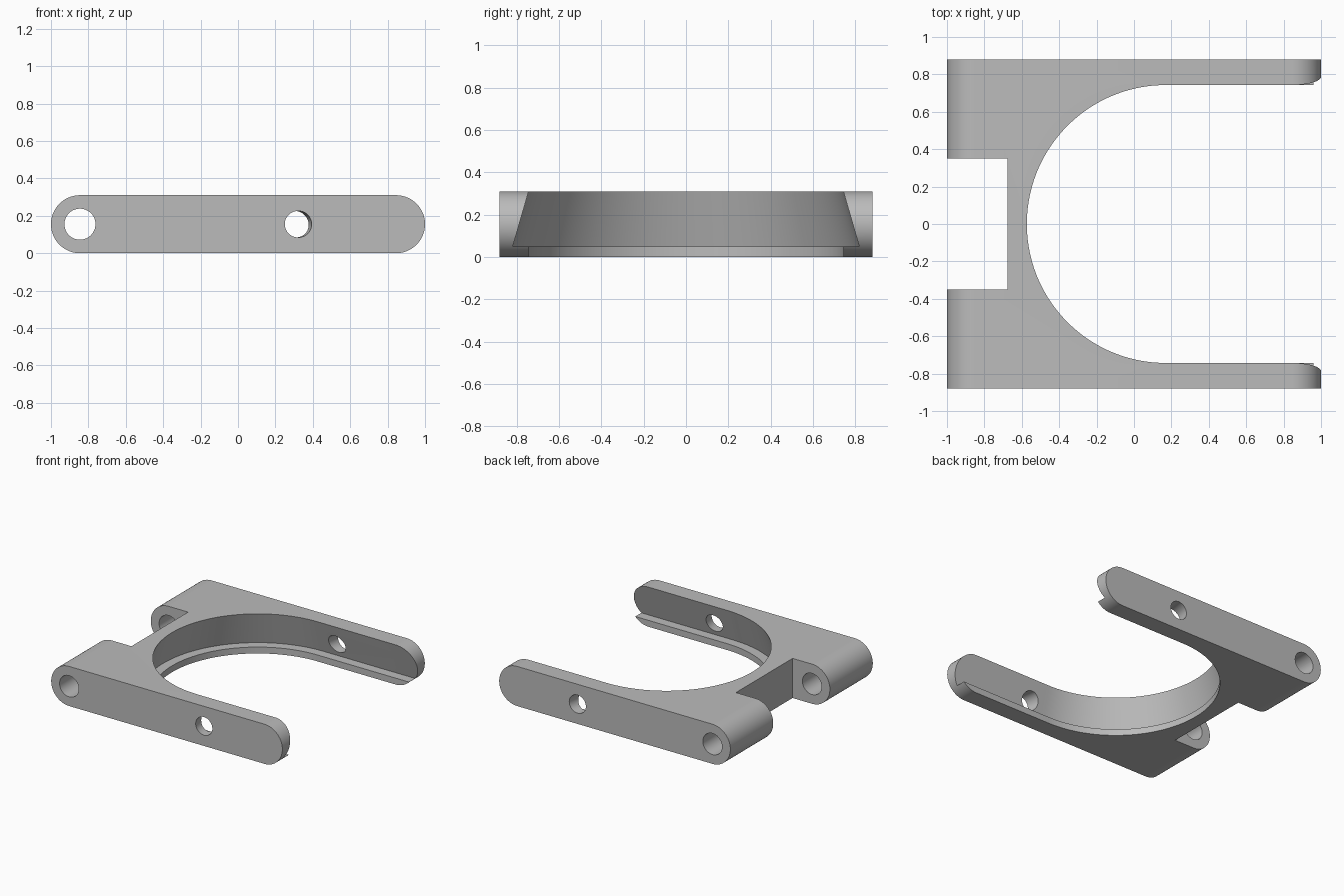
import bpy, bmesh, math
from mathutils import Matrix, Vector

cube = bpy.data.objects.get("Cube")
if cube:
    bpy.data.objects.remove(cube, do_unlink=True)

HEIGHT = 0.31
MID = HEIGHT / 2
HALF_WIDTH = 0.88
BORE_X = 0.17          # centre of the round opening
BORE_R = 0.743

grey = bpy.data.materials.new("plain grey")
grey.use_nodes = True
colour = (0.5, 0.5, 0.5, 1)
grey.diffuse_color = colour
grey.node_tree.nodes["Principled BSDF"].inputs["Base Color"].default_value = colour


def loft(name, rings):
    """Solid through a stack of closed rings, capped at both ends."""
    bm = bmesh.new()
    loops = [[bm.verts.new(p) for p in ring] for ring in rings]
    n = len(loops[0])
    for a, b in zip(loops, loops[1:]):
        for i in range(n):
            j = (i + 1) % n
            bm.faces.new((a[i], a[j], b[j], b[i]))
    bm.faces.new(loops[0][::-1])
    bm.faces.new(loops[-1])
    bmesh.ops.recalc_face_normals(bm, faces=bm.faces)
    mesh = bpy.data.meshes.new(name)
    bm.to_mesh(mesh)
    bm.free()
    ob = bpy.data.objects.new(name, mesh)
    bpy.context.collection.objects.link(ob)
    return ob


def arc(cx, cy, r, start, end, steps):
    angles = [math.radians(start + (end - start) * i / steps) for i in range(steps + 1)]
    return [(cx + r * math.cos(a), cy + r * math.sin(a)) for a in angles]


def drill(name, start, end, r):
    """Round cutter between two points."""
    start, end = Vector(start), Vector(end)
    turn = (end - start).to_track_quat("Z", "Y")
    circle = arc(0, 0, r, 0, 352.5, 47)
    return loft(name, [[p + turn @ Vector((x, y, 0)) for x, y in circle]
                       for p in (start, end)])


# Body: bar with fully rounded ends, extruded across the width
side = (arc(1 - MID, MID, MID, -90, 90, 40) + arc(MID - 1, MID, MID, 90, 270, 40))
body = loft("yoke_frame", [[(x, y, z) for x, z in side] for y in (-HALF_WIDTH, HALF_WIDTH)])
body.data.materials.append(grey)

cutters = []


# U-shaped opening: straight lip below, undercut groove tapering to the top
def u_ring(r, z):
    outline = arc(BORE_X, 0, r, 90, 270, 96) + [(1.5, -r), (1.5, r)]
    return [(x, y, z) for x, y in outline]


groove_r, lip_z = 0.818, 0.05
taper = (BORE_R - groove_r) / (HEIGHT - lip_z)
top_z = HEIGHT + 0.05
cutters.append(loft("opening_cutter", [
    u_ring(BORE_R, -0.1), u_ring(BORE_R, lip_z), u_ring(groove_r, lip_z),
    u_ring(groove_r + taper * (top_z - lip_z), top_z)]))

# Square notch between the hinge lugs
notch = [(-1.2, -0.35), (-0.677, -0.35), (-0.677, 0.35), (-1.2, 0.35)]
cutters.append(loft("notch_cutter", [[(x, y, z) for x, y in notch] for z in (-0.1, 0.5)]))

# Hinge pin bore through both lugs
cutters.append(drill("pin_cutter", (MID - 1, -1.2, MID), (MID - 1, 1.2, MID), 0.083))

# Screw hole in each arm, aimed at the centre of the opening
for s in (-1, 1):
    aim = Vector((0.322 - BORE_X, s * HALF_WIDTH, 0))
    centre = Vector((BORE_X, 0, MID))
    cutters.append(drill("screw_cutter", centre + aim * 0.6, centre + aim * 1.2, 0.071))

# Cut everything out, then drop the cutters
bpy.context.view_layer.objects.active = body
for c in cutters:
    c.hide_render = True
    mod = body.modifiers.new(c.name, "BOOLEAN")
    mod.operation = "DIFFERENCE"
    mod.solver = "EXACT"
    mod.object = c
    bpy.ops.object.modifier_apply(modifier=mod.name)
for c in cutters:
    bpy.data.objects.remove(c, do_unlink=True)

bpy.ops.object.select_all(action="DESELECT")
body.select_set(True)
bpy.ops.object.shade_smooth_by_angle(angle=math.radians(25))
